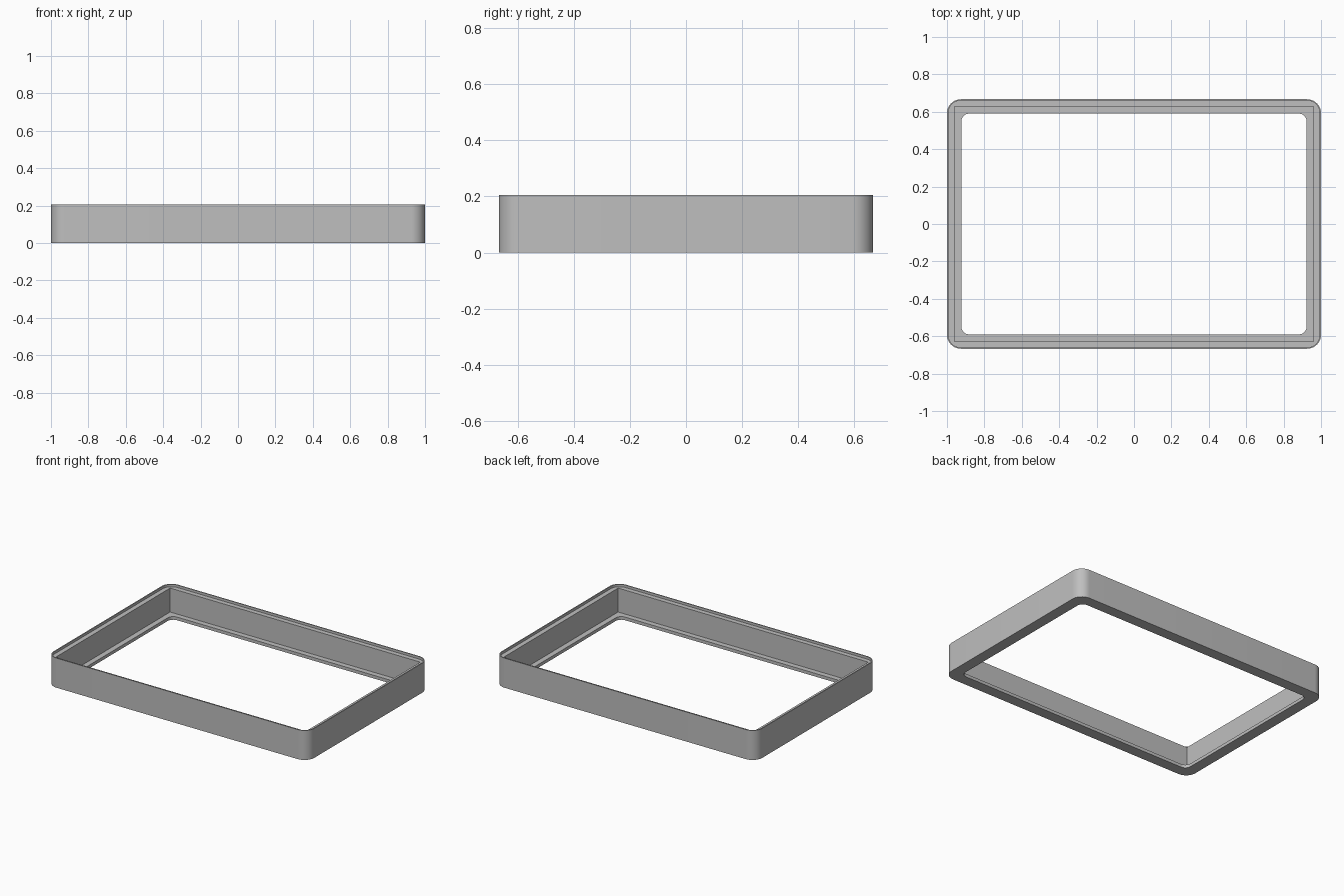
import bpy
import bmesh
from math import cos, sin, pi, radians

if "Cube" in bpy.data.objects:
    bpy.data.objects.remove(bpy.data.objects["Cube"], do_unlink=True)

HALF_X, HALF_Y, HEIGHT = 1.0, 0.667, 0.205
CORNER = 0.075
STEPS = 12


def rounded_rectangle(bm, inset, radius, z):
    """Ring of vertices for a rounded rectangle inset from the outer edge."""
    ring = []
    cx, cy = HALF_X - inset - radius, HALF_Y - inset - radius
    for quarter, (sx, sy) in enumerate([(1, 1), (-1, 1), (-1, -1), (1, -1)]):
        for i in range(STEPS + 1):
            a = (quarter + i / STEPS) * pi / 2
            ring.append(bm.verts.new((sx * cx + radius * cos(a),
                                      sy * cy + radius * sin(a), z)))
    return ring


# Grey plastic
grey = bpy.data.materials.new("grey")
grey.use_nodes = True
colour = (0.52, 0.52, 0.52, 1)
grey.diffuse_color = colour
grey.node_tree.nodes["Principled BSDF"].inputs["Base Color"].default_value = colour

# Wall cross-section, as (inset, corner radius, height)
rim, wall, lip = 0.007, 0.04, 0.077
ledge_z, lip_z = HEIGHT - 0.017, 0.022
section = [
    (0, CORNER, 0),
    (0, CORNER, HEIGHT),
    (rim, CORNER - rim, HEIGHT),       # thin raised rim
    (rim, CORNER - rim, ledge_z),
    (wall, 0, ledge_z),                # recessed ledge
    (wall, 0, lip_z),                  # square-cornered inner wall
    (lip, 0.042, lip_z),               # bottom lip
    (lip, 0.042, 0),
]

# Loft the section around the frame
bm = bmesh.new()
rings = [rounded_rectangle(bm, *point) for point in section]
for k, ring in enumerate(rings):
    following = rings[(k + 1) % len(rings)]
    for i in range(len(ring)):
        j = (i + 1) % len(ring)
        bm.faces.new((ring[i], ring[j], following[j], following[i]))
bmesh.ops.remove_doubles(bm, verts=bm.verts, dist=0.0001)
bmesh.ops.recalc_face_normals(bm, faces=bm.faces)
mesh = bpy.data.meshes.new("frame")
bm.to_mesh(mesh)
bm.free()
mesh.materials.append(grey)

frame = bpy.data.objects.new("frame", mesh)
bpy.context.collection.objects.link(frame)
bpy.ops.object.select_all(action="DESELECT")
frame.select_set(True)
bpy.context.view_layer.objects.active = frame
bpy.ops.object.shade_smooth_by_angle(angle=radians(30))
